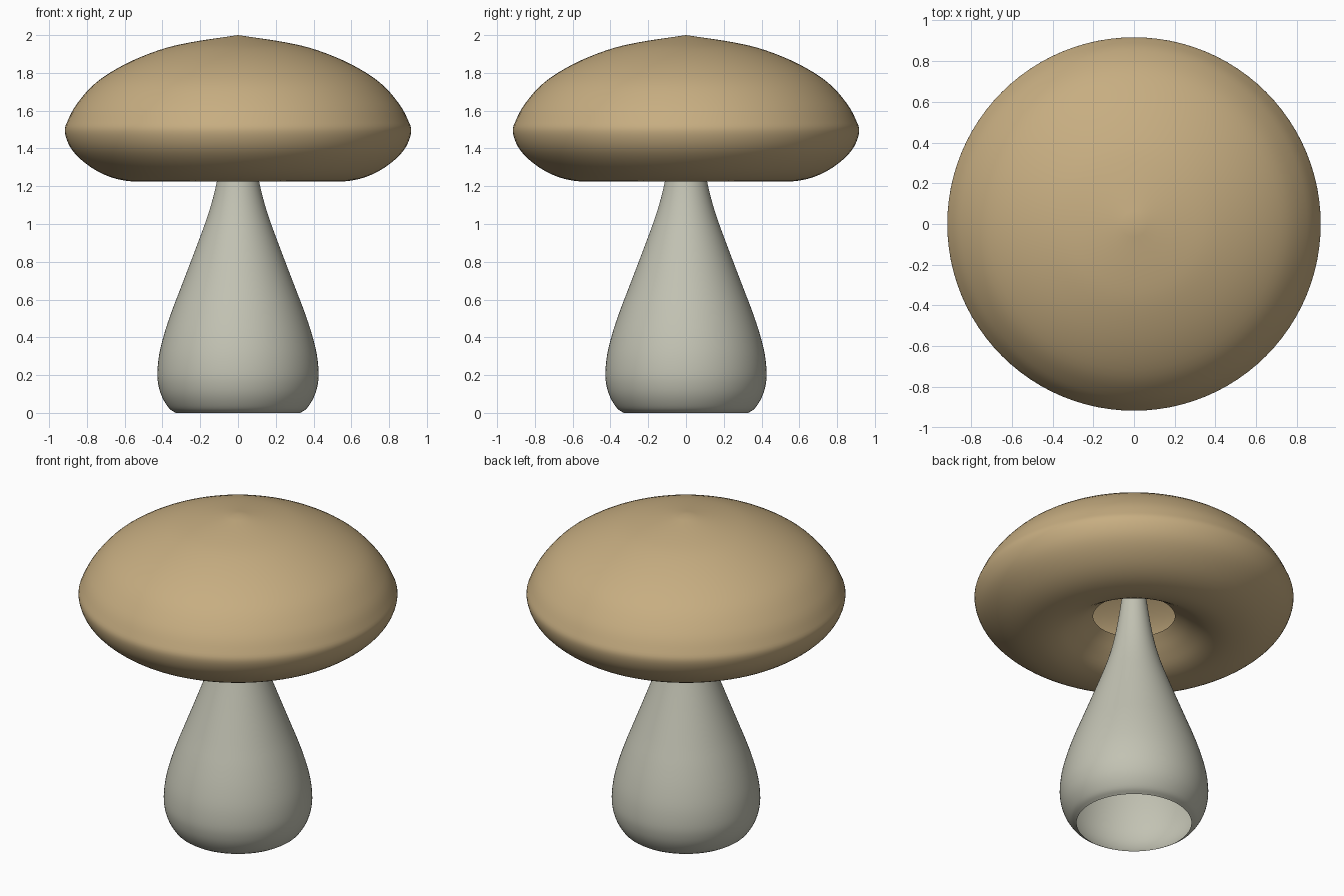
import bpy
import bmesh
import math
from mathutils import Vector

if "Cube" in bpy.data.objects:
    bpy.data.objects.remove(bpy.data.objects["Cube"], do_unlink=True)


def make_material(name, colour):
    mat = bpy.data.materials.new(name)
    mat.use_nodes = True
    mat.diffuse_color = colour
    mat.node_tree.nodes["Principled BSDF"].inputs["Base Color"].default_value = colour
    return mat


def smooth_profile(points, steps=4):
    """Catmull-Rom curve through (radius, height) points."""
    p = [Vector((r, 0, z)) for r, z in points]
    p = [2 * p[0] - p[1]] + p + [2 * p[-1] - p[-2]]
    curve = []
    for a, b, c, d in zip(p, p[1:], p[2:], p[3:]):
        for i in range(steps):
            t = i / steps
            curve.append(0.5 * (2 * b + (c - a) * t + (2 * a - 5 * b + 4 * c - d) * t ** 2
                                + (3 * b - a - 3 * c + d) * t ** 3))
    return curve + [p[-2]]


def lathe(name, points, mat, segments=96):
    bm = bmesh.new()
    verts = [bm.verts.new(co) for co in smooth_profile(points)]
    edges = [bm.edges.new(pair) for pair in zip(verts, verts[1:])]
    bmesh.ops.spin(bm, geom=verts + edges, axis=(0, 0, 1), cent=(0, 0, 0),
                   angle=math.tau, steps=segments, use_duplicate=False)
    bmesh.ops.remove_doubles(bm, verts=bm.verts, dist=0.0005)
    bmesh.ops.recalc_face_normals(bm, faces=bm.faces)
    # keep the widest ring facing outwards
    widest = max(bm.faces, key=lambda f: f.calc_center_median().xy.length)
    if widest.normal.xy.dot(widest.calc_center_median().xy) < 0:
        bmesh.ops.reverse_faces(bm, faces=bm.faces)
    mesh = bpy.data.meshes.new(name)
    bm.to_mesh(mesh)
    bm.free()
    mesh.materials.append(mat)
    obj = bpy.data.objects.new(name, mesh)
    bpy.context.collection.objects.link(obj)
    bpy.ops.object.select_all(action='DESELECT')
    obj.select_set(True)
    bpy.context.view_layer.objects.active = obj
    bpy.ops.object.shade_smooth_by_angle(angle=math.radians(40))
    return obj


tan = make_material("cap tan", (0.57, 0.42, 0.22, 1))
pale = make_material("stem pale grey", (0.54, 0.54, 0.45, 1))

# Cap: pointed crown, round rim, hollow underside with an open throat
lathe("mushroom_cap", [
    (0, 2.0), (0.25, 1.962), (0.42, 1.92), (0.60, 1.845), (0.75, 1.75),
    (0.85, 1.64), (0.90, 1.55), (0.917, 1.49), (0.89, 1.41), (0.83, 1.34),
    (0.74, 1.277), (0.64, 1.238), (0.53, 1.225), (0.43, 1.245),
    (0.34, 1.295), (0.27, 1.345), (0.235, 1.37)], tan)

# Stem: open at the foot, tapering up into the cap
lathe("mushroom_stem", [
    (0.33, 0), (0.365, 0.025), (0.40, 0.08), (0.42, 0.14), (0.427, 0.21),
    (0.417, 0.31), (0.39, 0.42), (0.35, 0.54), (0.30, 0.67), (0.22, 0.88),
    (0.155, 1.06), (0.113, 1.22), (0.08, 1.42), (0.05, 1.65), (0, 1.95)], pale)
